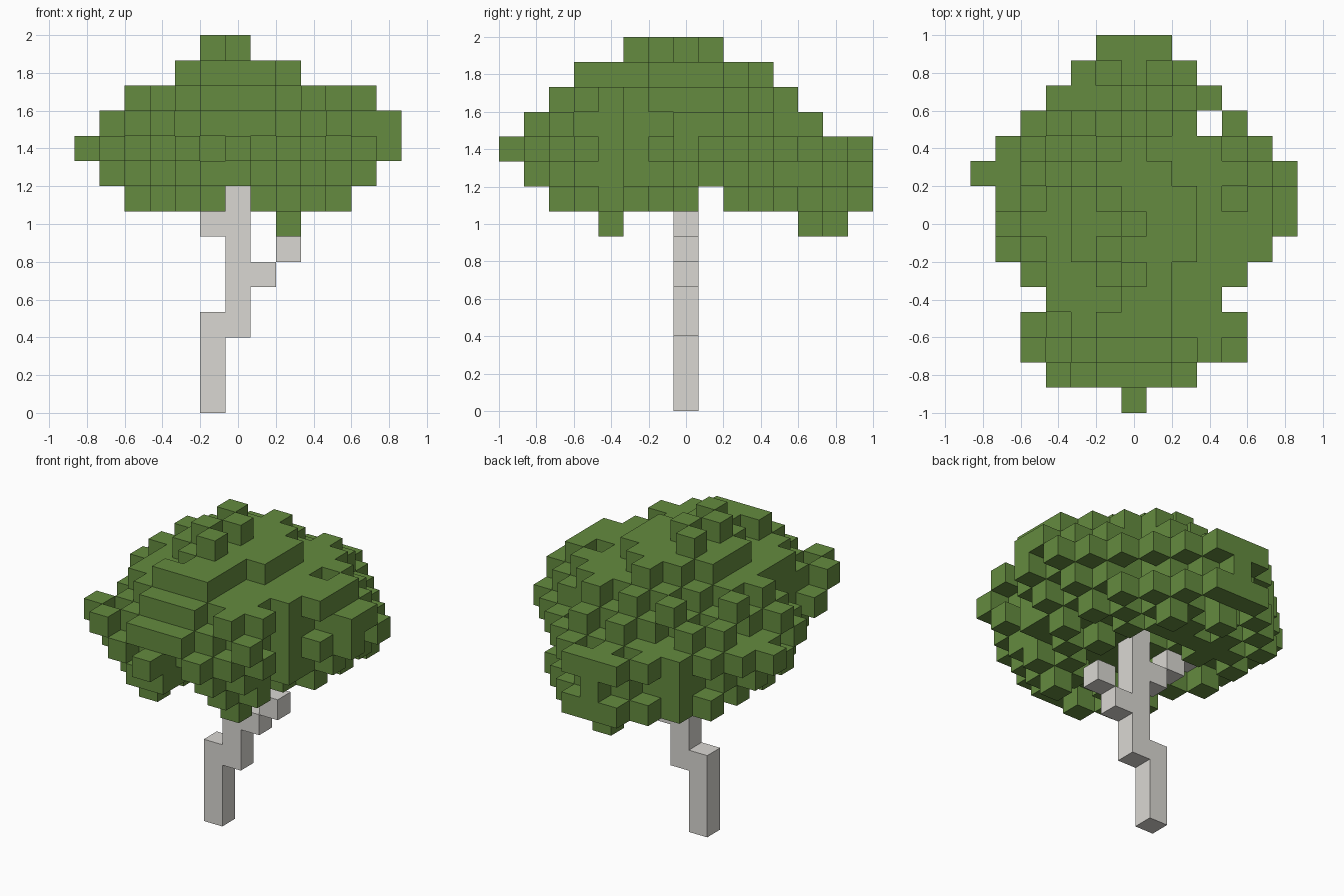
import bpy, bmesh, random
from mathutils import Vector

cube = bpy.data.objects.get("Cube")
if cube:
    bpy.data.objects.remove(cube)

random.seed(5)
S = 2 / 15  # edge of one block


def material(name, color):
    m = bpy.data.materials.new(name)
    m.use_nodes = True
    m.diffuse_color = (*color, 1)
    m.node_tree.nodes["Principled BSDF"].inputs["Base Color"].default_value = (*color, 1)
    return m


def block_object(name, cells, mat):
    """Join unit blocks into one mesh, keeping only the exposed faces."""
    bm = bmesh.new()
    for cell in sorted(cells):
        centre = Vector((cell[0], cell[1], cell[2] + 0.5))
        for axis in range(3):
            for sign in (-1, 1):
                near = list(cell)
                near[axis] += sign
                if tuple(near) in cells:
                    continue
                n, u, v = Vector(), Vector(), Vector()
                n[axis] = sign / 2
                u[(axis + 1) % 3] = 0.5
                v[(axis + 2) % 3] = sign / 2
                corners = (-u - v, u - v, u + v, v - u)
                bm.faces.new([bm.verts.new((centre + n + c) * S) for c in corners])
    bmesh.ops.remove_doubles(bm, verts=bm.verts, dist=0.001)
    mesh = bpy.data.meshes.new(name)
    bm.to_mesh(mesh)
    bm.free()
    mesh.materials.append(mat)
    obj = bpy.data.objects.new(name, mesh)
    bpy.context.collection.objects.link(obj)


# Crooked trunk with a stepped branch on each side
trunk = {(-1, 0, k) for k in range(4)} | {(0, 0, k) for k in range(3, 10)}
trunk |= {(1, 0, 5), (2, 0, 6), (-1, 0, 7), (-2, 0, 8), (-3, 0, 9)}

# Crown outline from above: first and last block of each row, front to back
spans = [(0, 0), (-3, 2), (-4, 4), (-4, 4), (-3, 3), (-4, 4), (-5, 5), (-5, 6),
         (-5, 6), (-6, 6), (-5, 5), (-4, 4), (-3, 3), (-2, 2), (-1, 1)]
outline = {(i, j - 7) for j, (a, b) in enumerate(spans) for i in range(a, b + 1)}
outline.discard((3, 4))


def hollow(i, j, k):
    """Open space under the crown, around the trunk top and the branches."""
    if k == 8:
        return (j == 1 or (i == 0 and j < 1) or (abs(i) < 2 and abs(j) < 3)
                or (i in (-3, -2) and j == 0))
    return k == 9 and abs(i) < 2 and j in (1, 2)


def even(i, j, k):
    return (i + j + k) % 2 == 0


# Crown layers: height, then the extent across and the extent in depth
layers = [(8, -4, 4, -5, 7), (9, -5, 5, -6, 7), (10, -6, 6, -7, 7),
          (11, -5, 6, -6, 5), (12, -4, 5, -5, 4), (13, -2, 2, -4, 3)]
crown = set()
for k, x0, x1, y0, y1 in layers:
    cx, cy = (x0 + x1) / 2, (y0 + y1) / 2
    tips = {(x0, round(cy)), (x1, round(cy)), (round(cx), y0), (round(cx), y1)}
    for i, j in sorted(outline):
        if not (x0 <= i <= x1 and y0 <= j <= y1) or hollow(i, j, k):
            continue
        r = ((i - cx) / (x1 - x0 + 1)) ** 2 + ((j - cy) / (y1 - y0 + 1)) ** 2
        # Alternate blocks stand out from the solid core, so the rim is studded
        reach = 0.32 if even(i, j, k) else 0.1 if k == 8 else 0.2
        if (i, j) in tips or random.random() < (reach - r) / 0.1:
            crown.add((i, j, k))

# Every column of the outline carries at least one block
for i, j in sorted(outline):
    if not any((i, j, layer[0]) in crown for layer in layers):
        heights = [k for k, x0, x1, y0, y1 in layers[1:]
                   if x0 <= i <= x1 and y0 <= j <= y1]
        crown.add((i, j, max(heights, key=lambda k: (even(i, j, k), random.random()))))

# Lowest lobes, side ends of the bottom layer and loose blocks on top
crown |= {(i, j, k) for i, j in ((2, -3), (0, 6), (2, 5)) for k in (7, 8, 9)}
crown |= {(-4, 2, 8), (4, 2, 8), (-1, -5, 8), (-1, -5, 9), (0, 3, 13), (-1, -4, 13)}
crown |= {(0, -2, 14), (-1, -1, 14), (0, 0, 14), (-1, 1, 14)}
crown -= trunk

block_object("trunk", trunk, material("pale bark grey", (0.70, 0.685, 0.65)))
block_object("leaf_crown", crown, material("leaf green", (0.129, 0.260, 0.050)))
